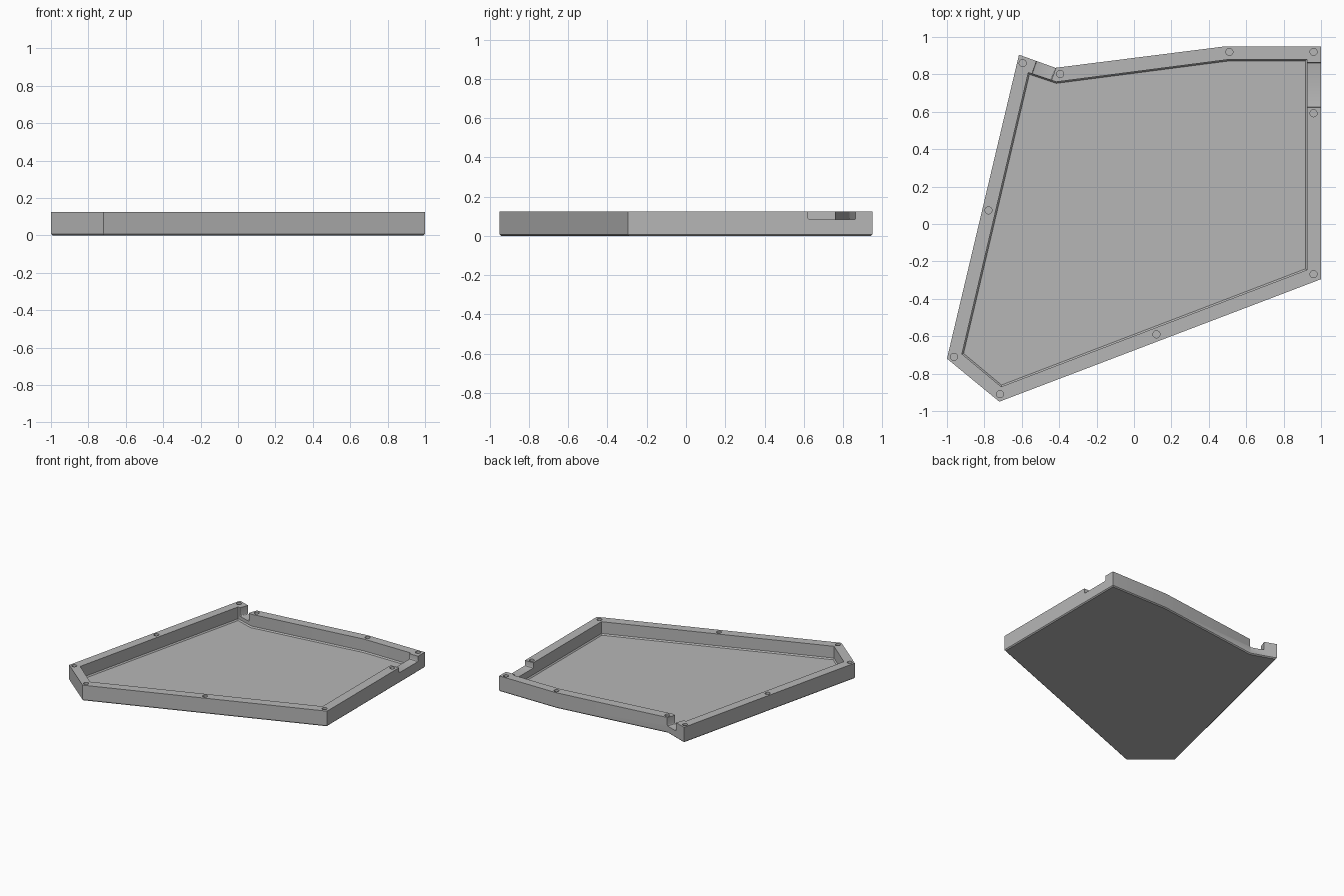
import bpy, bmesh, math
from mathutils import Vector, Matrix

if "Cube" in bpy.data.objects:
    bpy.data.objects.remove(bpy.data.objects["Cube"])

HEIGHT, FLOOR = 0.125, 0.02
OUTER = [(-1, -.72), (-.72, -.95), (1, -.295), (1, .95),
         (.49, .95), (-.42, .835), (-.615, .905)]
INNER = [(-.92, -.695), (-.71, -.87), (.925, -.245), (.925, .88),
         (.51, .88), (-.415, .76), (-.565, .81)]
HOLES = [(-.595, .86), (-.395, .802), (.51, .92), (.96, .92), (.96, .592),
         (.96, -.268), (.12, -.59), (-.716, -.91), (-.962, -.71), (-.778, .073)]

grey = bpy.data.materials.new("light grey")
grey.diffuse_color = (0.47, 0.47, 0.47, 1)
grey.use_nodes = True
grey.node_tree.nodes["Principled BSDF"].inputs["Base Color"].default_value = grey.diffuse_color


def inset(loop, d):
    """Move every edge of a counter-clockwise outline inward by d."""
    pts = [Vector(p) for p in loop]
    out = []
    for i, p in enumerate(pts):
        a = (p - pts[i - 1]).normalized()
        b = (pts[(i + 1) % len(pts)] - p).normalized()
        na, nb = Vector((-a.y, a.x)), Vector((-b.y, b.x))
        out.append(p + (na + nb) * d / (1 + na.dot(nb)))
    return out


def make_object(name, bm):
    bmesh.ops.recalc_face_normals(bm, faces=bm.faces)
    me = bpy.data.meshes.new(name)
    bm.to_mesh(me)
    bm.free()
    me.materials.append(grey)
    ob = bpy.data.objects.new(name, me)
    bpy.context.collection.objects.link(ob)
    return ob


# Tray: rings run up the outside, over the rim and down to the floor
bm = bmesh.new()
rings = [(inset(OUTER, .008), 0), (OUTER, .008), (OUTER, HEIGHT),
         (INNER, HEIGHT), (INNER, FLOOR + .01), (inset(INNER, .008), FLOOR)]
loops = [[bm.verts.new((p[0], p[1], z)) for p in pts] for pts, z in rings]
n = len(OUTER)
for lo, hi in zip(loops, loops[1:]):
    for i in range(n):
        j = (i + 1) % n
        bm.faces.new((lo[i], lo[j], hi[j], hi[i]))
bm.faces.new(loops[0][::-1])
bm.faces.new(loops[-1])
tray = make_object("tray_case", bm)

cutters = []

# Screw holes in the rim
bm = bmesh.new()
for x, y in HOLES:
    bmesh.ops.create_cone(bm, cap_ends=True, segments=24, radius1=.019, radius2=.019,
                          depth=.12, matrix=Matrix.Translation((x, y, .105)))
cutters.append(make_object("screw_hole_cutter", bm))


# Cable notches with slightly rounded lower corners
def notch(name, x, y, width, length, bottom, angle):
    bm = bmesh.new()
    bmesh.ops.create_cube(bm, size=1, matrix=Matrix.Diagonal((width, length, .2, 1)))
    edges = [e for e in bm.edges if all(v.co.z < 0 for v in e.verts)
             and abs(e.verts[0].co.x - e.verts[1].co.x) < 1e-4]
    bmesh.ops.bevel(bm, geom=edges, offset=.008, segments=3, profile=.5, affect='EDGES')
    bm.transform(Matrix.Translation((x, y, bottom + .1)) @ Matrix.Rotation(angle, 4, 'Z'))
    cutters.append(make_object(name, bm))


notch("side_notch_cutter", .963, .743, .242, .16, .083, math.pi / 2)
notch("back_notch_cutter", -.482, .818, .11, .15, .057, math.atan2(-.07, .195))

for c in cutters:
    mod = tray.modifiers.new(c.name, 'BOOLEAN')
    mod.operation, mod.solver, mod.object = 'DIFFERENCE', 'EXACT', c
    c.hide_render = True

# Apply the cuts and remove the helpers
bpy.context.view_layer.objects.active = tray
tray.select_set(True)
for c in cutters:
    bpy.ops.object.modifier_apply(modifier=c.name)
    bpy.data.objects.remove(c)
bpy.ops.object.shade_smooth_by_angle(angle=math.radians(30))
